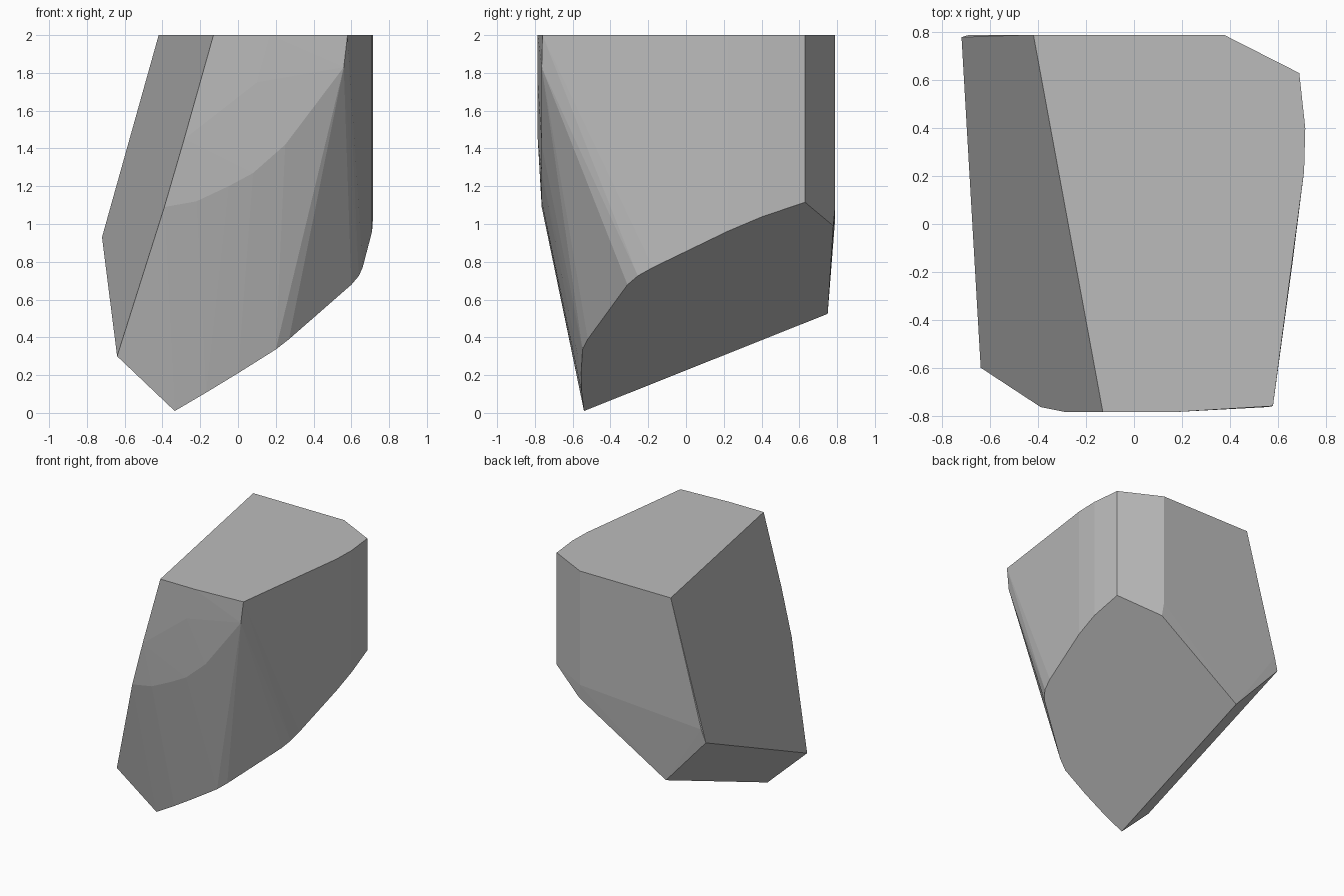
import bpy, bmesh, math

if "Cube" in bpy.data.objects:
    bpy.data.objects.remove(bpy.data.objects["Cube"])


def base_z(x, y):
    """Height of the slanted underside plane."""
    return 0.01 + 0.615 * (x + 0.335) + 0.406 * (y + 0.54)


# flat top outline
top = [(-0.42, 0.79), (0.375, 0.79), (0.69, 0.63), (0.715, 0.4), (0.71, 0.22),
       (0.58, -0.76), (0.17, -0.785), (-0.13, -0.785)]
# outline of the slanted underside
under = [(-0.335, -0.54), (-0.17, -0.552), (0.0, -0.555), (0.2, -0.548),
         (0.27, -0.52), (0.6, -0.31), (0.64, -0.255), (0.66, -0.175),
         (0.71, 0.22), (0.715, 0.4), (0.69, 0.63), (0.387, 0.78), (-0.35, 0.75)]
# two arcs rounding the front face
arc_low = [(-0.39, 1.09), (-0.22, 1.12), (-0.05, 1.2), (0.08, 1.27),
           (0.25, 1.42), (0.56, 1.83)]
arc_high = [(-0.285, 1.45), (-0.15, 1.58), (0.0, 1.66), (0.1, 1.75)]

points = [(x, y, 2.0) for x, y in top]
points += [(x, y, base_z(x, y)) for x, y in under]
points += [(x, -0.764, z) for x, z in arc_low]
points += [(x, -0.785, z) for x, z in arc_high]
# left corners and the lower edge of the back wall
points += [(-0.64, -0.6, 0.3), (-0.72, 0.78, 0.93), (-0.687, 0.79, 1.03),
           (0.375, 0.79, 1.1)]

# faceted stone block
bm = bmesh.new()
for p in points:
    bm.verts.new(p)
hull = bmesh.ops.convex_hull(bm, input=bm.verts[:])
loose = [v for v in bm.verts if not v.link_faces]
bmesh.ops.delete(bm, geom=loose, context='VERTS')
bmesh.ops.dissolve_limit(bm, angle_limit=math.radians(0.7),
                         verts=bm.verts[:], edges=bm.edges[:])
bmesh.ops.recalc_face_normals(bm, faces=bm.faces[:])
mesh = bpy.data.meshes.new("stone_block")
bm.to_mesh(mesh)
bm.free()

grey = bpy.data.materials.new("stone grey")
grey.diffuse_color = (0.5, 0.5, 0.5, 1.0)
grey.use_nodes = True
grey.node_tree.nodes["Principled BSDF"].inputs["Base Color"].default_value = grey.diffuse_color
mesh.materials.append(grey)
stone = bpy.data.objects.new("stone_block", mesh)
bpy.context.collection.objects.link(stone)
